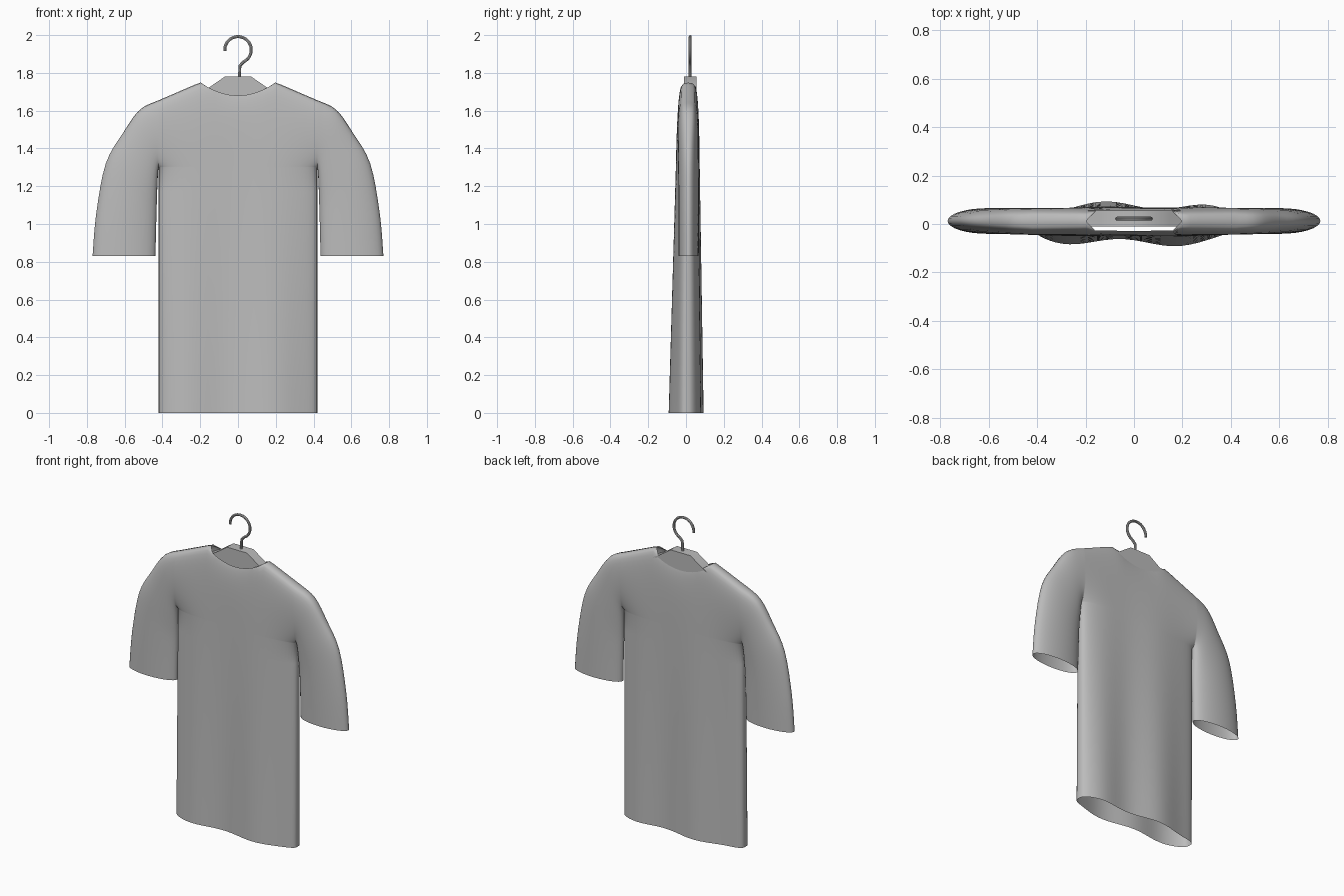
import bpy, bmesh, math
from mathutils import Vector

cube = bpy.data.objects.get("Cube")
if cube:
    bpy.data.objects.remove(cube)

HALF, PIT, CUFF = 0.42, 1.3, 0.83


def material(name, value):
    m = bpy.data.materials.new(name)
    m.use_nodes = True
    colour = (value, value, value, 1)
    m.diffuse_color = colour
    m.node_tree.nodes["Principled BSDF"].inputs["Base Color"].default_value = colour
    return m


grey = material("mid grey", 0.5)


def finish(obj, angle=40):
    obj.data.materials.append(grey)
    bpy.ops.object.select_all(action='DESELECT')
    obj.select_set(True)
    bpy.context.view_layer.objects.active = obj
    bpy.ops.object.shade_smooth_by_angle(angle=math.radians(angle))


def from_bmesh(name, bm):
    mesh = bpy.data.meshes.new(name)
    bmesh.ops.recalc_face_normals(bm, faces=bm.faces)
    bm.to_mesh(mesh)
    bm.free()
    obj = bpy.data.objects.new(name, mesh)
    bpy.context.collection.objects.link(obj)
    return obj


def spline(pts, t):
    """Smooth curve through the points, t from 0 to 1."""
    f = t * (len(pts) - 1)
    i = min(int(f), len(pts) - 2)
    f -= i
    p = [Vector(pts[max(0, min(len(pts) - 1, i + k))]) for k in (-1, 0, 1, 2)]
    return p[1] + 0.5 * f * (p[2] - p[0] + f * (2 * p[0] - 5 * p[1] + 4 * p[2] - p[3]
                             + f * (3 * (p[1] - p[2]) + p[3] - p[0])))


def rounded(q, power):
    return max(0.0, 1 - abs(q) ** power) ** (1 / power)


def top_edge(x):
    """Height of the neckline and shoulder seam."""
    x = abs(x)
    if x < 0.2:
        return 1.68 + 0.07 * (x / 0.2) ** 2
    return 1.75 - 0.095 * (x - 0.2) / (HALF - 0.2)


def depth(x, z, side):
    """Front or back surface depth, with soft folds that fade upwards."""
    fold = math.cos(math.tau * (x - 0.18) / 0.48) if side < 0 else math.cos(math.tau * (x + 0.12) / 0.45)
    fade = max(0, 1 - z / 1.6)
    return 0.078 - 0.013 * z + 0.016 * fold * fade


def torso_point(x, v, side):
    """v from -1 (hem) through 0 (armpit) to 1 (shoulder or collar)."""
    if v <= 0:
        z, close = PIT * (1 + v), rounded(x / HALF, 3)
    else:
        z = PIT + (top_edge(x) - PIT) * v
        neck = 0.93 if abs(x) < 0.19 else 1
        close = rounded(x / HALF * (1 - v), 3) * rounded(v * neck, 4)
    return Vector((x, 0.007 * z + side * depth(x, z, side) * close, z))


SHOULDER = [(HALF, 1.655), (0.52, 1.605), (0.61, 1.48), (0.7, 1.32), (0.75, 1.06), (0.77, CUFF)]


def sleeve_point(t, v, side, mirror):
    """t runs from armhole to cuff, v from inner to outer seam."""
    start = torso_point(HALF * mirror, v, side)
    inner = Vector((HALF + 0.017 * t, PIT - (PIT - CUFF) * t ** 1.7))
    p = inner.lerp(spline(SHOULDER, t), v)
    lens = 0.0125 + side * 0.053 * rounded(2 * v - 1, 2)
    mix = min(1, t * 1.6)
    return Vector((p.x * mirror, start.y * (1 - mix) + lens * mix, p.y))


def sheet(bm, rows):
    """Skin a grid of points."""
    grid = [[bm.verts.new(p) for p in row] for row in rows]
    for a, b in zip(grid, grid[1:]):
        for i in range(len(a) - 1):
            bm.faces.new((a[i], a[i + 1], b[i + 1], b[i]))


# Shirt: front and back sheets of the torso and both sleeves, welded at the seams
bm = bmesh.new()
columns = [HALF * math.sin(k * math.pi / 32) for k in range(-16, 17)]
upper = [(1 - math.cos(math.pi * k / 16)) / 2 for k in range(17)]
heights = [k / 10 - 1 for k in range(10)] + upper
for side in (-1, 1):
    sheet(bm, [[torso_point(x, v, side) for x in columns] for v in heights])
    for mirror in (-1, 1):
        sheet(bm, [[sleeve_point(k / 20, v, side, mirror) for v in upper] for k in range(21)])
bmesh.ops.remove_doubles(bm, verts=bm.verts, dist=0.0005)
finish(from_bmesh("shirt", bm), 60)

# Hanger body: a flat arched board
half = [(0.07, 1.78), (0.15, 1.725), (0.38, 1.6), (0.38, 1.56), (0.15, 1.66)]
outline = half + [(-x, z) for x, z in reversed(half)]
bm = bmesh.new()
face = bm.faces.new([bm.verts.new((x, -0.01, z)) for x, z in outline])
ext = bmesh.ops.extrude_face_region(bm, geom=[face])
bmesh.ops.translate(bm, vec=(0, 0.065, 0), verts=[g for g in ext["geom"] if isinstance(g, bmesh.types.BMVert)])
finish(from_bmesh("hanger_board", bm))

# Hanger hook: bent wire
arc = [math.radians(185 - 10 * k) for k in range(26)]
path = [(0.07 * math.cos(a), 0.022, 1.922 + 0.07 * math.sin(a)) for a in arc]
path += [(0.01, 0.022, 1.838), (0.008, 0.022, 1.77)]
curve = bpy.data.curves.new("hanger_hook", 'CURVE')
curve.dimensions = '3D'
curve.bevel_depth = 0.008
curve.bevel_resolution = 2
curve.use_fill_caps = True
wire = curve.splines.new('POLY')
wire.points.add(len(path) - 1)
for point, co in zip(wire.points, path):
    point.co = (*co, 1)
hook = bpy.data.objects.new("hanger_hook", curve)
bpy.context.collection.objects.link(hook)
bpy.ops.object.select_all(action='DESELECT')
hook.select_set(True)
bpy.context.view_layer.objects.active = hook
bpy.ops.object.convert(target='MESH')
finish(bpy.context.object)
